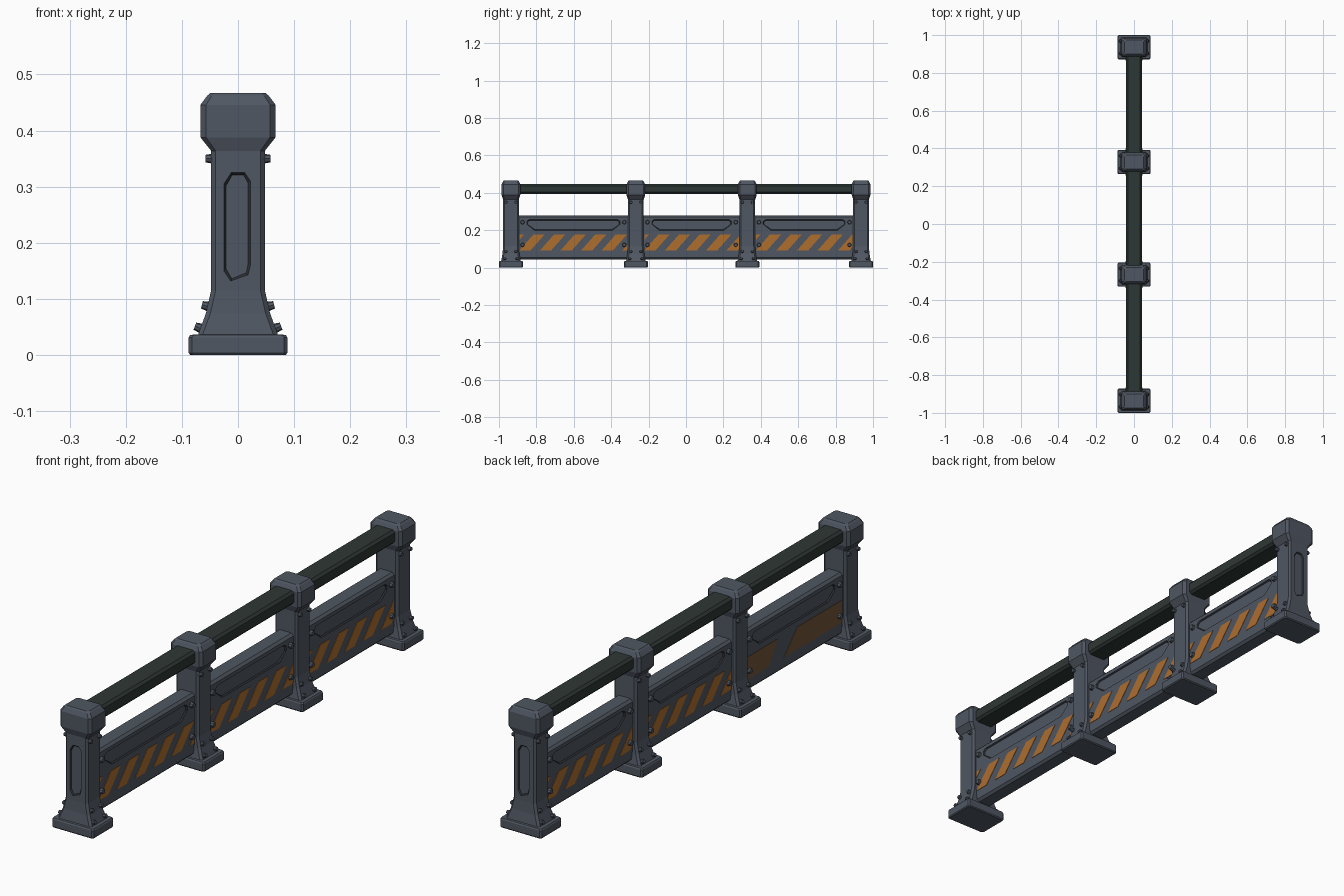
import bpy, bmesh
from mathutils import Vector

if "Cube" in bpy.data.objects:
    bpy.data.objects.remove(bpy.data.objects["Cube"])


def material(name, rgb):
    m = bpy.data.materials.new(name)
    m.diffuse_color = (*rgb, 1)
    m.use_nodes = True
    m.node_tree.nodes["Principled BSDF"].inputs["Base Color"].default_value = m.diffuse_color
    return m


GREY = material("slate grey", (0.08, 0.095, 0.122))
DARK = material("dark groove", (0.028, 0.032, 0.039))
RAIL = material("dark green grey", (0.027, 0.038, 0.035))
ORANGE = material("hazard orange", (0.42, 0.155, 0.027))
BROWN = material("worn brown", (0.17, 0.095, 0.04))

POSTS = [-0.936, -0.268, 0.328, 0.936]
PANEL_X = 0.034


def finish(name, bm, mats):
    bmesh.ops.recalc_face_normals(bm, faces=bm.faces)
    me = bpy.data.meshes.new(name)
    bm.to_mesh(me)
    bm.free()
    for m in mats:
        me.materials.append(m)
    ob = bpy.data.objects.new(name, me)
    bpy.context.collection.objects.link(ob)
    return ob


def loft(bm, rings, side_mat=0):
    """Skin a list of equal-length point rings and cap both ends."""
    loops = [[bm.verts.new(p) for p in r] for r in rings]
    n = len(loops[0])
    for a, b in zip(loops, loops[1:]):
        for i in range(n):
            j = (i + 1) % n
            bm.faces.new((a[i], a[j], b[j], b[i])).material_index = side_mat
    bm.faces.new(loops[0])
    bm.faces.new(loops[-1])


def chamfered(hx, hy, c):
    return [(hx, hy - c), (hx - c, hy), (c - hx, hy), (-hx, hy - c),
            (-hx, c - hy), (c - hx, -hy), (hx - c, -hy), (hx, c - hy)]


def shrink(pts, d):
    """Pull a 2D outline inward by about d."""
    us, vs = [p[0] for p in pts], [p[1] for p in pts]
    cu, cv = (max(us) + min(us)) / 2, (max(vs) + min(vs)) / 2
    fu, fv = 1 - 2 * d / (max(us) - min(us)), 1 - 2 * d / (max(vs) - min(vs))
    return [(cu + (u - cu) * fu, cv + (v - cv) * fv) for u, v in pts]


def cut(ob, pts, place, surface, side):
    """Carve a shallow sloped recess; its walls become dark grooves."""
    bm = bmesh.new()
    rings = [(shrink(pts, -0.005), 0.01), (pts, 0), (shrink(pts, 0.004), -0.005)]
    loft(bm, [[place(u, v, surface + side * d) for u, v in r] for r, d in rings], 1)
    cutter = finish("cutter", bm, [GREY, DARK])
    cutter.hide_render = True
    mod = ob.modifiers.new("recess", 'BOOLEAN')
    mod.operation, mod.solver, mod.object = 'DIFFERENCE', 'EXACT', cutter
    bpy.context.view_layer.objects.active = ob
    bpy.ops.object.modifier_apply(modifier=mod.name)
    bpy.data.objects.remove(cutter)


bolts = bmesh.new()


def bolt(pos, direction, r=0.009, h=0.007):
    d = Vector(direction).normalized()
    rot = d.to_track_quat('Z', 'Y').to_matrix().to_4x4()
    rot.translation = Vector(pos) + d * h / 2
    bmesh.ops.create_cone(bolts, cap_ends=True, segments=8, radius1=r,
                          radius2=r * 0.75, depth=h + 0.006, matrix=rot)


# Posts: foot, flared ankle, shaft and chunky chamfered cap
POST_RINGS = [  # z, half x, half y, corner chamfer
    (0, .085, .061, .006), (.004, .088, .064, .006), (.031, .088, .064, .006),
    (.036, .085, .061, .006), (.0365, .071, .052, .008), (.075, .057, .045, .008),
    (.115, .048, .042, .008), (.364, .048, .042, .008), (.388, .067, .05, .01),
    (.446, .067, .05, .01), (.462, .055, .042, .008), (.467, .049, .037, .008)]
END_RECESS = [(-.025, .15), (-.013, .132), (.018, .143), (.022, .16),
              (.022, .31), (.012, .325), (-.012, .325), (-.025, .305)]
for i, py in enumerate(POSTS):
    bm = bmesh.new()
    loft(bm, [[(x, py + y, z) for x, y in chamfered(hx, hy, c)]
              for z, hx, hy, c in POST_RINGS])
    post = finish(f"post_{i + 1}", bm, [GREY, DARK])
    if i in (0, 3):
        s = -1 if i == 0 else 1
        cut(post, END_RECESS, lambda u, v, w: (u * -s, w, v), py + s * 0.042, s)
    for sx in (-1, 1):
        for sy in (-1, 1):
            y = py + sy * 0.027
            bolt((sx * .048, y, .35), (sx, 0, 0))
            bolt((sx * .0545, y, .087), (sx, 0, .25))
            bolt((sx * .0675, y + sy * .006, .048), (sx, 0, .38))

# Handrail: one long chamfered bar through the caps
bm = bmesh.new()
section = chamfered(.042, .026, .009)
loft(bm, [[(x, y, .421 + z) for x, z in section] for y in (POSTS[0], POSTS[-1])])
finish("handrail", bm, [RAIL])


def clip(poly, lo, hi):
    """Clip a convex 2D outline to lo <= u <= hi."""
    for s, lim in ((1, lo), (-1, -hi)):
        out = []
        for a, b in zip(poly, poly[1:] + poly[:1]):
            da, db = s * a[0] - lim, s * b[0] - lim
            if da >= 0:
                out.append(a)
            if da * db < 0:
                t = da / (da - db)
                out.append((a[0] + (b[0] - a[0]) * t, a[1] + (b[1] - a[1]) * t))
        poly = out
    return poly


def plate(bm, poly, place, mat=0):
    if len(poly) < 3:
        return
    first = len(bm.faces)
    loft(bm, [[place(u, v, PANEL_X + d) for u, v in poly] for d in (-.002, .0015)], mat)
    bm.faces.ensure_lookup_table()
    for f in bm.faces[first:]:
        f.material_index = mat


# Infill panels with upper recess, hazard stripes and corner bolts
Z0, Z1 = 0.092, 0.177
for i, (pa, pb) in enumerate(zip(POSTS, POSTS[1:])):
    mid, half = (pa + pb) / 2, (pb - pa) / 2
    bm = bmesh.new()
    loft(bm, [[(x, y, .1625 + z) for x, z in chamfered(PANEL_X, .1175, .009)]
              for y in (pa, pb)])
    panel = finish(f"panel_{i + 1}", bm, [GREY, DARK])
    e = half - 0.085
    recess = [(-e + .04, .2), (e - .04, .2), (e, .232), (e, .248),
              (e - .012, .257), (-e + .012, .257), (-e, .248), (-e, .232)]
    stripes = bmesh.new()
    r = half - 0.045
    for s in (1, -1):
        def place(u, v, w, s=s):
            return (s * w, mid + s * u, v)
        cut(panel, recess, lambda u, v, w: (w, mid + s * u, v), s * PANEL_X, s)
        for u in (-half + .062, half - .062):
            for z in (.122, .243):
                bolt((s * PANEL_X, mid + u, z), (s, 0, 0), .012, .008)
        if s == -1 and i == 0:
            # worn marking on one rear panel
            plate(stripes, [(-r, Z0), (-.15, Z0), (-.1, Z1), (-r, Z1)], place, 1)
            plate(stripes, [(-.06, Z0), (r, Z0), (r, Z1), (.02, Z1)], place, 1)
            continue
        b = -r - 0.11
        while b < r:
            bar = [(b, Z0), (b + .06, Z0), (b + .135, Z1), (b + .075, Z1)]
            plate(stripes, clip(bar, -r, r), place)
            b += 0.11
    finish(f"hazard_stripes_{i + 1}", stripes, [ORANGE, BROWN])

finish("bolts", bolts, [GREY])
